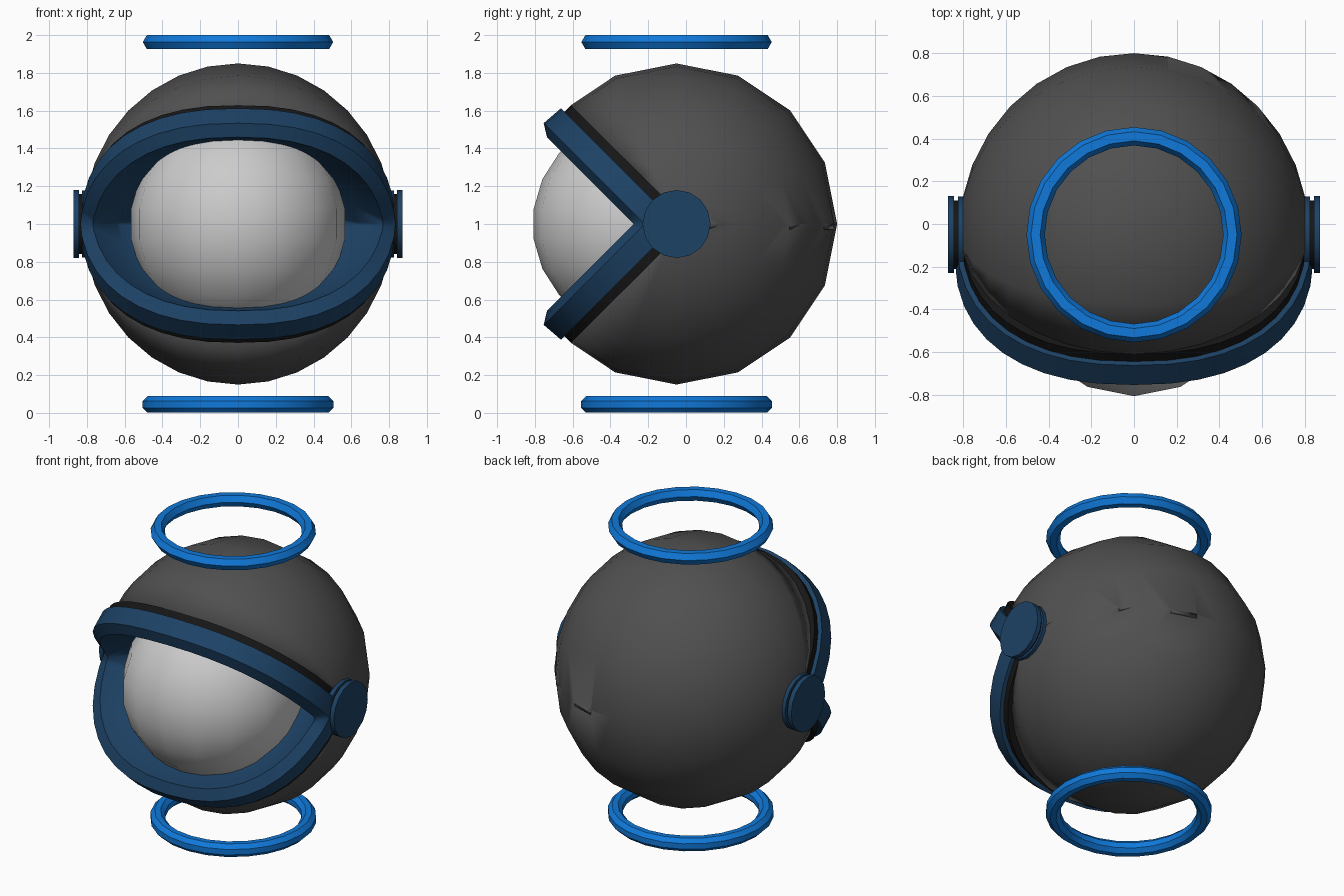
import bpy, bmesh
from math import sin, cos, pi, sqrt, radians, copysign
from mathutils import Matrix, Vector

if "Cube" in bpy.data.objects:
    bpy.data.objects.remove(bpy.data.objects["Cube"])

CENTRE = (0, -0.05, 1.0)
S = 1 / sqrt(2)


def material(name, rgb):
    m = bpy.data.materials.new(name)
    m.diffuse_color = (*rgb, 1)
    m.use_nodes = True
    m.node_tree.nodes["Principled BSDF"].inputs["Base Color"].default_value = m.diffuse_color
    return m


DARK = material("dark_grey", (0.08, 0.08, 0.08))
BLACK = material("black", (0.008, 0.008, 0.008))
NAVY = material("navy", (0.012, 0.054, 0.13))
BLUE = material("bright_blue", (0.005, 0.19, 0.70))
LIGHT = material("light_grey", (0.58, 0.58, 0.58))


def finish(bm, name, mat, loc=CENTRE, mirror=None, thickness=0):
    bmesh.ops.recalc_face_normals(bm, faces=bm.faces)
    me = bpy.data.meshes.new(name)
    bm.to_mesh(me)
    bm.free()
    me.materials.append(mat)
    ob = bpy.data.objects.new(name, me)
    bpy.context.collection.objects.link(ob)
    ob.location = loc
    bpy.ops.object.select_all(action='DESELECT')
    ob.select_set(True)
    bpy.context.view_layer.objects.active = ob
    bpy.ops.object.shade_smooth_by_angle(angle=radians(32))
    if mirror is not None:
        mod = ob.modifiers.new("mirror", 'MIRROR')
        mod.use_axis = [i == mirror for i in range(3)]
    if thickness:
        mod = ob.modifiers.new("shell", 'SOLIDIFY')
        mod.thickness = thickness
        mod.offset = -1
    return ob


def cut(bm, co, normal):
    bmesh.ops.bisect_plane(bm, geom=bm.verts[:] + bm.edges[:] + bm.faces[:],
                           plane_co=co, plane_no=normal, clear_outer=True)


def sweep(sections, close):
    """Skin a list of point loops; close joins the last loop to the first."""
    bm = bmesh.new()
    loops = [[bm.verts.new(p) for p in s] for s in sections]
    n = len(loops[0])
    for i in range(len(loops) if close else len(loops) - 1):
        a, b = loops[i], loops[(i + 1) % len(loops)]
        for j in range(n):
            k = (j + 1) % n
            bm.faces.new((a[j], a[k], b[k], b[j]))
    return bm


def power(v, p):
    return copysign(abs(v) ** p, v)


def lid(section, name, mat):
    """Arc in a 45 degree plane; section = (radius, offset to the front)."""
    loops = []
    for i in range(25):
        t = radians(-15 + 210 * i / 24)
        c, s = 0.96 * power(cos(t), 0.85), power(sin(t), 0.85)
        loops.append([(r * c, -(r * s + w) * S, (r * s - w) * S)
                      for r, w in section])
    bm = sweep(loops, False)
    cut(bm, (0, 0, 0), (0, 0, -1))
    return finish(bm, name, mat, mirror=2)


# Outer shell: sphere with its poles on x and a wedge open at the front
bm = bmesh.new()
bmesh.ops.create_uvsphere(bm, u_segments=16, v_segments=16, radius=0.85,
                          matrix=Matrix.Rotation(pi / 2, 4, 'Y'))
bmesh.ops.scale(bm, vec=Vector((0.965, 1, 1)), verts=bm.verts)
cut(bm, (0, 0, 0), (0, 0, -1))
cut(bm, (0, 0.05 * S, 0.05 * S), (0, -1, -1))
finish(bm, "outer_shell", DARK, mirror=2, thickness=0.03)

# Lids and the dark seal behind them
lid([(0.866, 0), (0.875, 0.12), (0.81, 0.16), (0.65, 0.03), (0.56, 0)],
    "lids", NAVY)
lid([(0.84, -0.05), (0.84, 0.005), (0.7, 0.005), (0.7, -0.05)],
    "lid_seals", BLACK)

# Inner ball
bm = bmesh.new()
bmesh.ops.create_uvsphere(bm, u_segments=16, v_segments=11, radius=0.572)
finish(bm, "inner_ball", LIGHT, loc=(0, -0.24, 1))

# Hinge discs on both sides
for name, mat, r, x0, x1 in (("hinge_bases", NAVY, 0.178, 0.76, 0.825),
                             ("hinge_grooves", BLACK, 0.16, 0.81, 0.85),
                             ("hinge_caps", NAVY, 0.18, 0.842, 0.872)):
    bm = bmesh.new()
    place = Matrix.Translation(((x0 + x1) / 2, 0, 0)) @ Matrix.Rotation(pi / 2, 4, 'Y')
    bmesh.ops.create_cone(bm, cap_ends=True, segments=16, radius1=r, radius2=r,
                          depth=x1 - x0, matrix=place)
    finish(bm, name, mat, mirror=0)

# Floating rings above and below
for name, z, sides, r, turn in (("top_ring", 1.963, 6, 0.043, 0),
                                ("bottom_ring", 0.045, 8, 0.0475, pi / 8)):
    loops = []
    for i in range(24):
        a = 2 * pi * i / 24
        loop = []
        for j in range(sides):
            b = 2 * pi * j / sides + turn
            d = 0.461 + r * cos(b)
            loop.append((d * cos(a), d * sin(a), r * sin(b)))
        loops.append(loop)
    ring = finish(sweep(loops, True), name, BLUE, loc=(0, -0.05, z))
    ring.data.shade_smooth()
